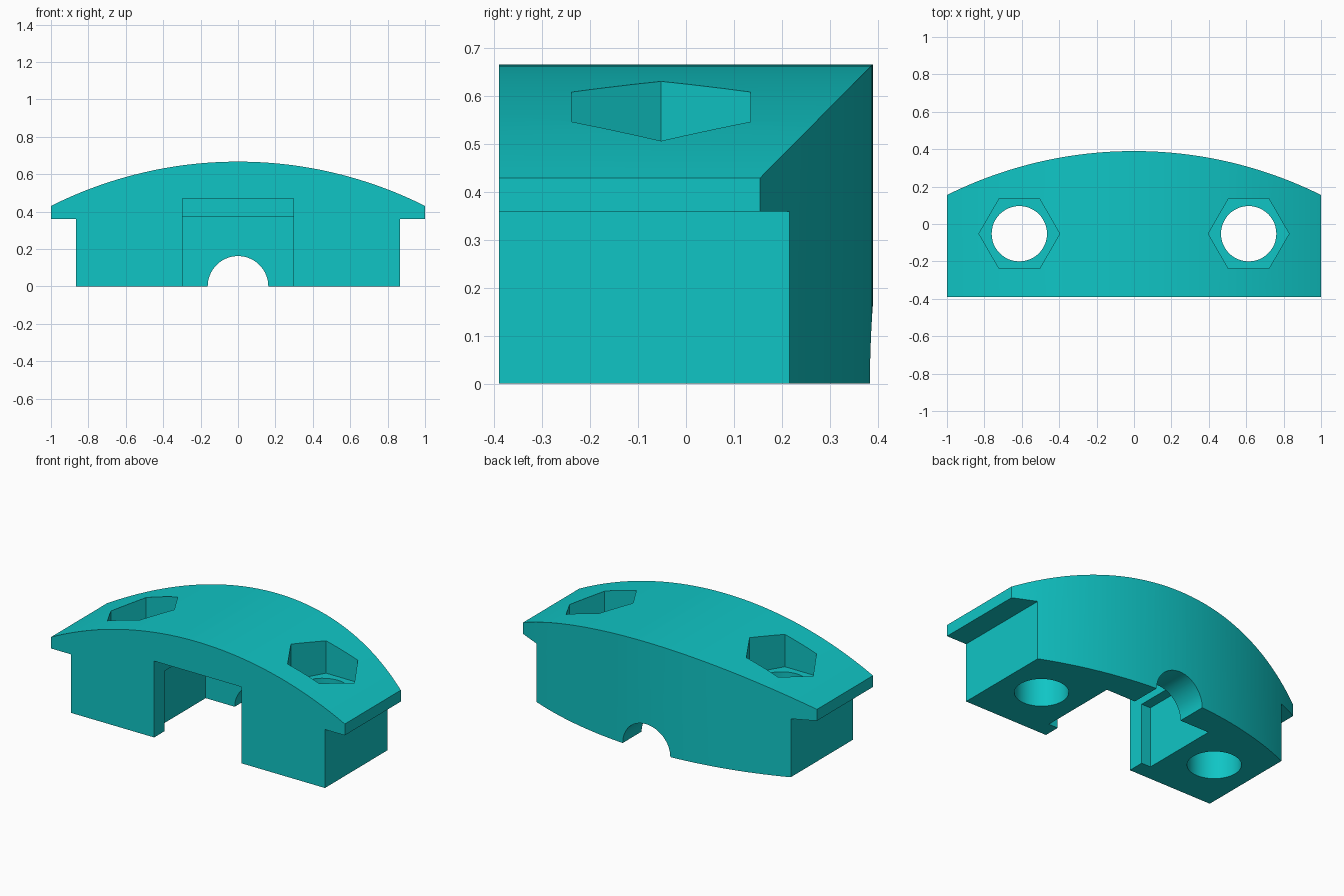
import bpy, bmesh, math
from mathutils import Vector

cube = bpy.data.objects.get("Cube")
if cube:
    bpy.data.objects.remove(cube, do_unlink=True)

teal = bpy.data.materials.new("teal")
teal.use_nodes = True
colour = (0.005, 0.56, 0.56, 1)
teal.diffuse_color = colour
teal.node_tree.nodes["Principled BSDF"].inputs["Base Color"].default_value = colour


def prism(name, points, axis, low, high):
    """Extrude a 2D outline along y (points are x, z) or z (points are x, y)."""
    def place(a, b, t):
        return (a, t, b) if axis == "y" else (a, b, t)
    bm = bmesh.new()
    face = bm.faces.new([bm.verts.new(place(a, b, low)) for a, b in points])
    ext = bmesh.ops.extrude_face_region(bm, geom=[face])
    moved = [v for v in ext["geom"] if isinstance(v, bmesh.types.BMVert)]
    bmesh.ops.translate(bm, verts=moved, vec=Vector(place(0, 0, high - low)))
    bmesh.ops.recalc_face_normals(bm, faces=bm.faces)
    mesh = bpy.data.meshes.new(name)
    bm.to_mesh(mesh)
    bm.free()
    obj = bpy.data.objects.new(name, mesh)
    bpy.context.collection.objects.link(obj)
    return obj


def arc(peak, end, half=1.0, n=48):
    """Shallow arc from +half to -half that rises from end to peak."""
    rise = peak - end
    r = (half ** 2 + rise ** 2) / (2 * rise)
    a = math.asin(half / r)
    angles = [a - 2 * a * i / n for i in range(n + 1)]
    return [(r * math.sin(t), peak - r + r * math.cos(t)) for t in angles]


def ring(cx, cy, r, n):
    return [(cx + r * math.cos(math.tau * i / n), cy + r * math.sin(math.tau * i / n))
            for i in range(n)]


def box(half, low, high):
    return [(-half, low), (half, low), (half, high), (-half, high)]


def combine(target, cutter, operation):
    cutter.hide_render = True
    mod = target.modifiers.new("cut", "BOOLEAN")
    mod.operation, mod.solver, mod.object = operation, "EXACT", cutter
    bpy.context.view_layer.objects.active = target
    bpy.ops.object.modifier_apply(modifier=mod.name)
    bpy.data.objects.remove(cutter, do_unlink=True)


# Block with overhanging side flanges and an arched top
outline = [(-1, 0.36), (-0.865, 0.36), (-0.865, 0), (0.865, 0), (0.865, 0.36), (1, 0.36)]
body = prism("clamp_body", outline + arc(0.667, 0.43), "y", -0.39, 0.6)
body.data.materials.append(teal)

# Bowed back
plan = [(-1.2, -0.6), (1.2, -0.6), (1.2, 0.155)] + arc(0.39, 0.155) + [(-1.2, 0.155)]
combine(body, prism("plan_cutter", plan, "z", -0.2, 1), "INTERSECT")

# Front slot, wider pocket behind it, and half-round passage through the back wall
combine(body, prism("slot_cutter", box(0.298, -0.2, 0.47), "y", -0.6, 0.1), "DIFFERENCE")
combine(body, prism("pocket_cutter", box(0.36, -0.2, 0.37), "y", -0.29, 0.2), "DIFFERENCE")
combine(body, prism("passage_cutter", ring(0, 0, 0.162, 64), "y", 0.05, 0.6), "DIFFERENCE")

# Bolt holes with hexagonal nut recesses
for side in (-1, 1):
    x = side * 0.613
    combine(body, prism("hole_cutter", ring(x, -0.052, 0.148, 48), "z", -0.2, 1), "DIFFERENCE")
    combine(body, prism("nut_cutter", ring(x, -0.052, 0.216, 6), "z", 0.41, 1), "DIFFERENCE")

bpy.ops.object.select_all(action="DESELECT")
body.select_set(True)
bpy.context.view_layer.objects.active = body
bpy.ops.object.shade_smooth_by_angle(angle=math.radians(20))
